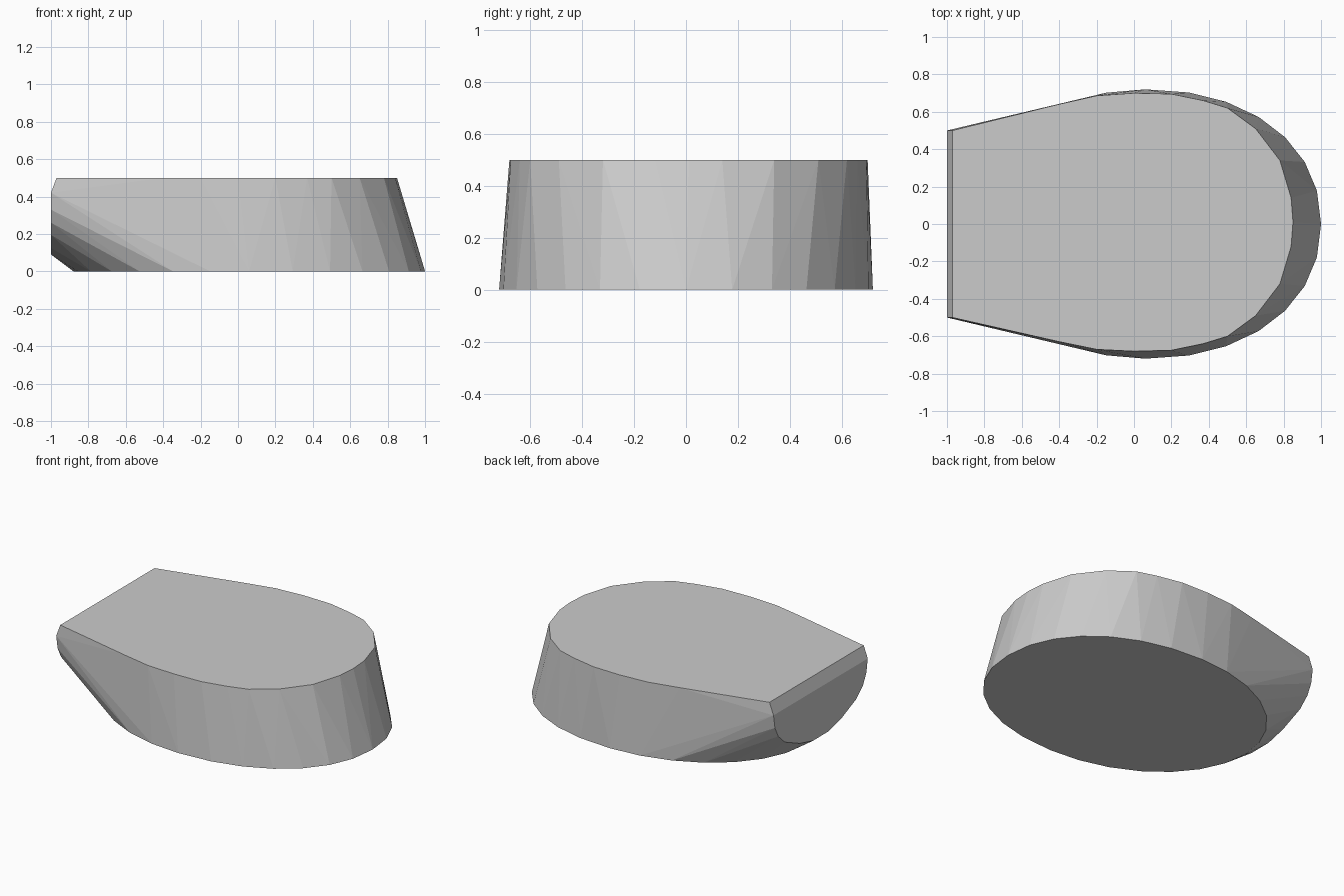
import bpy, bmesh, math

if "Cube" in bpy.data.objects:
    bpy.data.objects.remove(bpy.data.objects["Cube"])

grey = bpy.data.materials.new("light grey")
grey.diffuse_color = (0.6, 0.6, 0.6, 1)
grey.use_nodes = True
grey.node_tree.nodes["Principled BSDF"].inputs["Base Color"].default_value = grey.diffuse_color


def mirrored(half, z):
    """Half outline (x, y >= 0) mirrored across the y = 0 plane."""
    return [(x, s * y, z) for x, y in half for s in (1, -1)]


# Bottom rim: rounded oval, slightly fuller towards the right end
points = []
for i in range(28):
    a = 2 * math.pi * i / 28
    c, s = math.cos(a), math.sin(a)
    p = 0.93 if c > 0 else 1.0
    points.append((0.06 + 0.94 * math.copysign(abs(c) ** p, c),
                   0.72 * math.copysign(abs(s) ** p, s), 0))

# Top rim: straight tapered sides, round right end
top = [(-0.97, 0.5), (-0.4, 0.635), (-0.2, 0.678), (0, 0.69), (0.2, 0.685),
       (0.37, 0.65), (0.5, 0.61), (0.65, 0.5), (0.78, 0.33), (0.84, 0.13), (0.85, 0)]
points += [(x, y + 0.01 * min(1, x + 0.97), z) for x, y, z in mirrored(top, 0.5)]

# Cut left end: half-oval face at x = -1
end = [(0.5, 0.42), (0.485, 0.33), (0.45, 0.26), (0.38, 0.195), (0.22, 0.125), (0.08, 0.09)]
points += [(-1, s * y, z) for y, z in end for s in (1, -1)]

# Skin the rims into one solid faceted block
bm = bmesh.new()
for p in points:
    bm.verts.new(p)
bmesh.ops.remove_doubles(bm, verts=bm.verts, dist=1e-4)
res = bmesh.ops.convex_hull(bm, input=bm.verts)
bm.verts.ensure_lookup_table()
bmesh.ops.delete(bm, geom=[v for v in bm.verts if not v.link_faces], context='VERTS')
bmesh.ops.dissolve_limit(bm, angle_limit=math.radians(0.5), verts=bm.verts, edges=bm.edges)
bmesh.ops.recalc_face_normals(bm, faces=bm.faces)
mesh = bpy.data.meshes.new("rounded_block")
bm.to_mesh(mesh)
bm.free()
mesh.materials.append(grey)
block = bpy.data.objects.new("rounded_block", mesh)
bpy.context.collection.objects.link(block)
